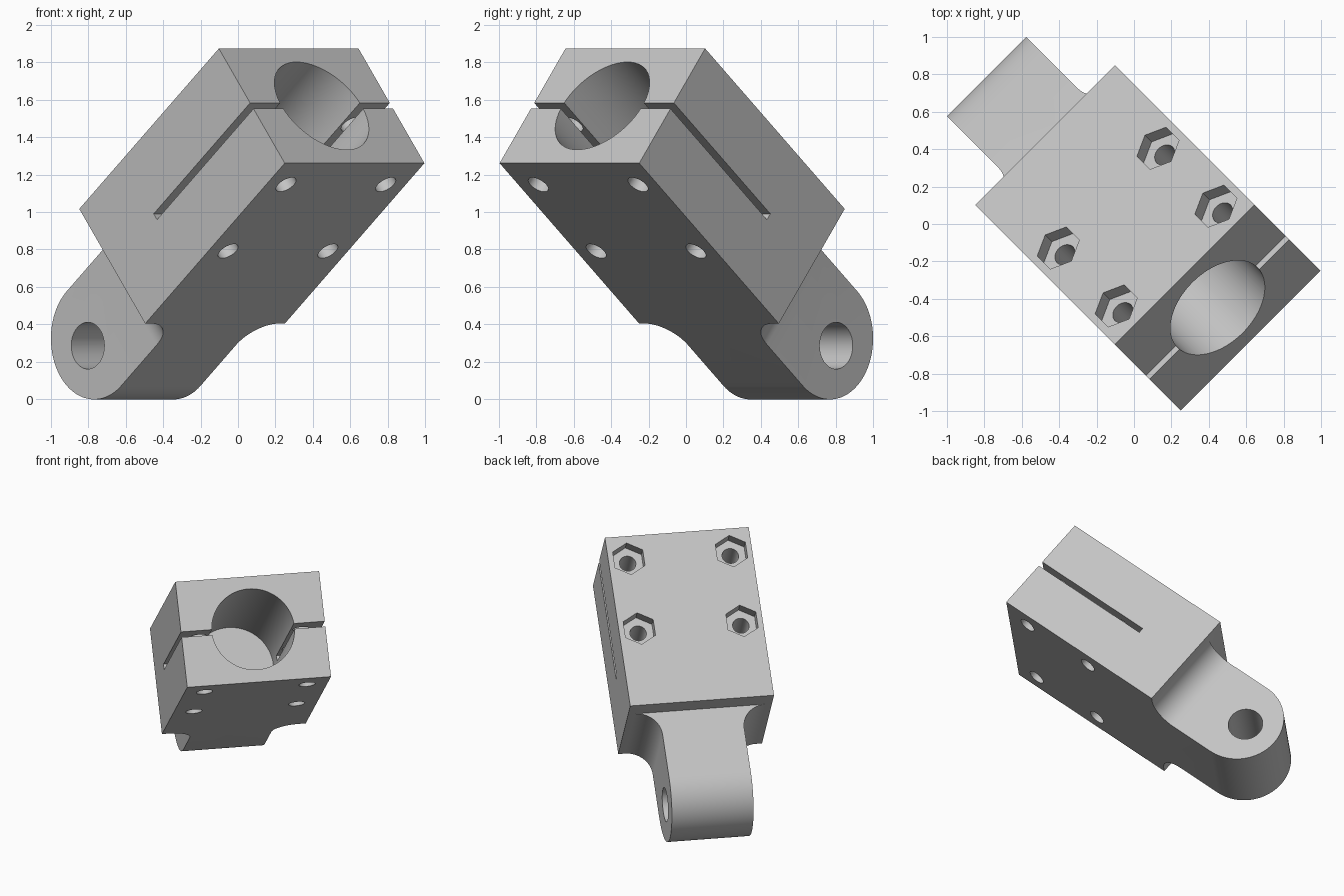
import bpy, bmesh, math
from mathutils import Matrix, Vector

cube = bpy.data.objects.get("Cube")
if cube:
    bpy.data.objects.remove(cube, do_unlink=True)

# Local frame: x along the block, y across it, z out of the nut face
LENGTH, HALF_W, THICK = 1.36, 0.528, 0.79
TANG_T, TANG_W, FILLET = 0.652, 0.30, 0.18
MID = THICK / 2
PLAN = Matrix.Identity(3)
SIDE = Matrix(((1, 0, 0), (0, 0, -1), (0, 1, 0)))
FRONT = Matrix(((0, 0, 1), (1, 0, 0), (0, 1, 0)))

grey = bpy.data.materials.new("light grey metal")
grey.use_nodes = True
grey.diffuse_color = (0.55, 0.55, 0.55, 1)
grey.node_tree.nodes["Principled BSDF"].inputs["Base Color"].default_value = (0.55, 0.55, 0.55, 1)


def prism(name, points, low, high, plane=PLAN):
    """Extrude a 2D outline from low to high along the normal of its plane."""
    bm = bmesh.new()
    base = bm.faces.new([bm.verts.new(plane @ Vector((a, b, low))) for a, b in points])
    out = bmesh.ops.extrude_face_region(bm, geom=[base])
    verts = [v for v in out["geom"] if isinstance(v, bmesh.types.BMVert)]
    bmesh.ops.translate(bm, verts=verts, vec=plane @ Vector((0, 0, high - low)))
    bmesh.ops.recalc_face_normals(bm, faces=bm.faces)
    mesh = bpy.data.meshes.new(name)
    bm.to_mesh(mesh)
    bm.free()
    mesh.materials.append(grey)
    obj = bpy.data.objects.new(name, mesh)
    bpy.context.collection.objects.link(obj)
    return obj


def arc(cx, cy, r, start, end, steps):
    angles = [math.radians(start + (end - start) * i / steps) for i in range(steps + 1)]
    return [(cx + r * math.cos(a), cy + r * math.sin(a)) for a in angles]


def circle(cx, cy, r, sides):
    return arc(cx, cy, r, 0, 360, sides)[:-1]


def rect(x0, y0, x1, y1):
    return [(x0, y0), (x1, y0), (x1, y1), (x0, y1)]


def combine(target, tool, operation):
    mod = target.modifiers.new(operation, "BOOLEAN")
    mod.operation, mod.object, mod.solver = operation, tool, "EXACT"
    bpy.context.view_layer.objects.active = target
    bpy.ops.object.modifier_apply(modifier=mod.name)
    bpy.data.objects.remove(tool, do_unlink=True)


# Tang: plan outline with fillets into the block, trimmed to a rounded end
edge = TANG_W + FILLET
half = [(-1, TANG_W)] + arc(-FILLET, edge, FILLET, -90, 0, 16) + [(0.1, edge)]
plan = half + [(x, -y) for x, y in reversed(half)]
tang = prism("tang", plan, 0, TANG_T)
r = TANG_T / 2
rounded = arc(-0.527, r, r, 90, 270, 48) + [(0.3, 0), (0.3, TANG_T)]
combine(tang, prism("tang_outline", rounded, -0.7, 0.7, SIDE), "INTERSECT")

# Clamp block joined to the tang
body = prism("clamp_block", rect(0, -HALF_W, LENGTH, HALF_W), 0, THICK)
combine(body, tang, "UNION")

# Pin hole, blind bore and clamping slit
combine(body, prism("pin_hole", circle(-0.588, r, 0.125, 48), -0.7, 0.7, SIDE), "DIFFERENCE")
combine(body, prism("bore", circle(0, MID, 0.302, 72), LENGTH - 1.125, LENGTH + 0.2, FRONT), "DIFFERENCE")
slit = rect(LENGTH - 0.94, MID - 0.02, LENGTH + 0.1, MID + 0.02)
combine(body, prism("slit", slit, -0.7, 0.7, SIDE), "DIFFERENCE")

# Four bolt holes with hexagonal nut pockets
for back in (0.182, 0.746):
    for side in (-0.377, 0.377):
        x = LENGTH - back
        combine(body, prism("bolt_hole", circle(x, side, 0.06, 32), -0.1, THICK + 0.1), "DIFFERENCE")
        combine(body, prism("nut_pocket", circle(x, side, 0.127, 6), THICK - 0.08, THICK + 0.1), "DIFFERENCE")

# Tilt the finished part into place
tilt = math.radians(39.1)
c, s, k = math.cos(tilt), math.sin(tilt), math.sqrt(0.5)
along = Vector((c * k, -c * k, s))
across = Vector((k, k, 0))
out = Vector((-s * k, s * k, c))
axes = Matrix((along, across, out)).transposed().to_4x4()
body.data.transform(Matrix.Translation((-0.123, 0.123, 0.403)) @ axes)

bpy.ops.object.select_all(action="DESELECT")
body.select_set(True)
bpy.context.view_layer.objects.active = body
bpy.ops.object.shade_smooth_by_angle(angle=math.radians(30))
